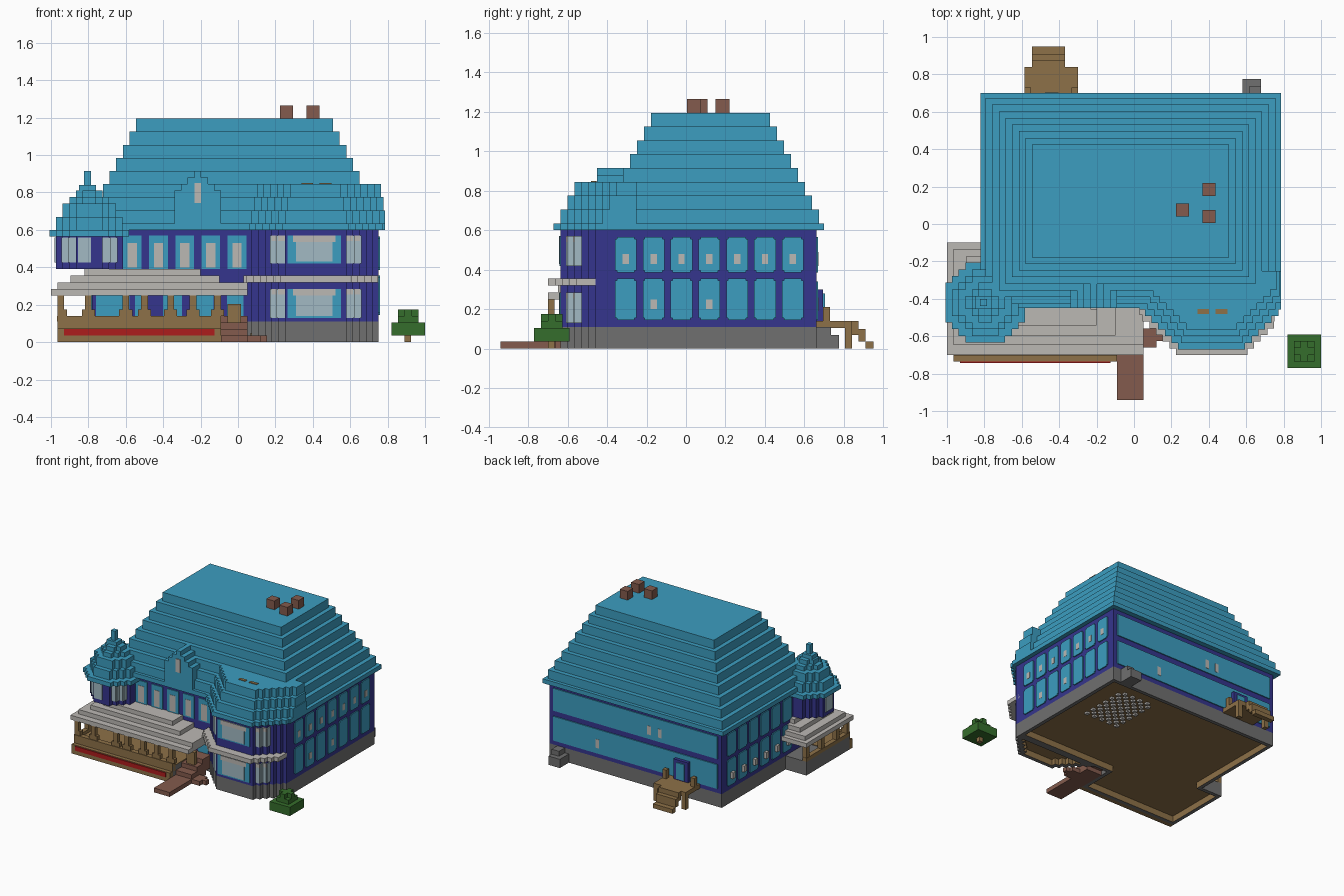
import bpy, bmesh

if "Cube" in bpy.data.objects:
    bpy.data.objects.remove(bpy.data.objects["Cube"])


def material(name, rgb):
    m = bpy.data.materials.new(name)
    m.use_nodes = True
    m.diffuse_color = (*rgb, 1)
    bsdf = next(n for n in m.node_tree.nodes if n.type == 'BSDF_PRINCIPLED')
    bsdf.inputs["Base Color"].default_value = (*rgb, 1)
    return m


CYAN = material("roof blue", (.045, .34, .53))
NAVY = material("wall navy", (.036, .036, .27))
PALE = material("pale stone", (.5, .48, .455))
GRAY = material("foundation gray", (.16, .16, .16))
WOOD = material("wood brown", (.27, .165, .065))
BRICK = material("brick", (.23, .105, .075))
RED = material("flower red", (.42, .012, .012))
GREEN = material("leaf green", (.036, .155, .025))
GLASS = material("pale glass", (.36, .49, .55))

U = .0355   # block size
T = .008    # plate thickness


def finish(name, bm, *mats):
    me = bpy.data.meshes.new(name)
    bm.to_mesh(me)
    bm.free()
    for m in mats:
        me.materials.append(m)
    ob = bpy.data.objects.new(name, me)
    bpy.context.collection.objects.link(ob)
    return ob


def boxes(name, mat, items):
    """One object from boxes given as x0, x1, y0, y1, z0, z1."""
    bm = bmesh.new()
    for x0, x1, y0, y1, z0, z1 in items:
        vs = bmesh.ops.create_cube(bm, size=1)["verts"]
        for v in vs:
            v.co = (x1 if v.co.x > 0 else x0, y1 if v.co.y > 0 else y0, z1 if v.co.z > 0 else z0)
    return finish(name, bm, mat)


def terrace(name, mat, rows, y_end, z0, z1, hollow=None):
    """Extrude a stepped plan; each row is its front y, left x and right x."""
    right, left = [], []
    for i, (y, a, b) in enumerate(rows):
        y2 = rows[i + 1][0] if i + 1 < len(rows) else y_end
        right += [(b, y), (b, y2)]
        left += [(a, y), (a, y2)]
    pts = []
    for p in right + left[::-1]:
        if not pts or p != pts[-1]:
            pts.append(p)
    bm = bmesh.new()
    base = bm.faces.new([bm.verts.new((x, y, z0)) for x, y in pts])
    ext = bmesh.ops.extrude_face_region(bm, geom=[base], use_keep_orig=True)["geom"]
    bmesh.ops.translate(bm, vec=(0, 0, z1 - z0), verts=[g for g in ext if isinstance(g, bmesh.types.BMVert)])
    bmesh.ops.recalc_face_normals(bm, faces=bm.faces)
    if hollow:
        bottom = [f for f in bm.faces if f.normal.z < -.9]
        bmesh.ops.inset_individual(bm, faces=bottom, thickness=.03, use_even_offset=True)
        for f in bottom:
            f.material_index = 1
        ring = bmesh.ops.extrude_face_region(bm, geom=bottom)["geom"]
        bmesh.ops.delete(bm, geom=bottom, context='FACES_ONLY')
        bmesh.ops.translate(bm, vec=(0, 0, .05), verts=[g for g in ring if isinstance(g, bmesh.types.BMVert)])
    return finish(name, bm, mat, *([hollow] if hollow else []))


def bay_rows(off, right=.785):
    return [(-.635 - off + i * U, max(.25 - off * .4 - i * U, .03), min(.58 + off * .4 + i * U, right))
            for i in range(7)]


def turret(name, mat, r, z0, z1):
    cx, cy, n = -.795, -.42, max(1, round(r / U))
    flat = max(1, round(n * .42))
    rows = [(cy + j * U, cx - w * U, cx + w * U)
            for j in range(-n, n)
            for w in [min(n, n + flat - (-j - 1 if j < 0 else j) - 1)]]
    return terrace(name, mat, rows, cy + n * U, z0, z1)


# Foundation with a recessed wooden underside
terrace("foundation", GRAY, [(-.7, -.965, -.09), (-.415, -.965, .75), (-.15, -.78, .75)], .66, 0, .11, WOOD)
terrace("bay_foundation", GRAY, bay_rows(0, .75), -.415, 0, .11, WOOD)
boxes("rear_block", GRAY, [(.58, .68, .66, .775, 0, .07), (.615, .68, .66, .735, .07, .11)])
boxes("underside_grid", PALE, [(.23 + i * U, .23 + i * U + .028, .08 + j * U, .08 + j * U + .028, .035, .05)
                               for i in range(9) for j in range(12) if (i + j) % 2 == 0])

# Walls
boxes("main_walls", NAVY, [(-.78, .75, -.415, .66, .11, .6)])
terrace("bay_walls", NAVY, bay_rows(0, .75), -.41, .11, .6)
terrace("bay_trim", PALE, bay_rows(.065, .75), -.41, .32, .355)
turret("turret_walls", NAVY, 5 * U, .39, .565)

# Main roof
layers = [(-.82, .785, -.45, .7, .6, .635)]
for k in range(8):
    d, z = (7 - k) * U, .635 + k * .07
    layers.append((-.545 - d, .508 + d, -.178 - d, .425 + d, z, z + .07))
boxes("main_roof", CYAN, layers)

# Bay roof
bay_z = [.6, .635, .705, .775, .845]
for k in range(4):
    terrace("bay_roof_%d" % (k + 1), CYAN, bay_rows(U * (1 - k)), -.25, bay_z[k], bay_z[k + 1])
boxes("roof_slots", WOOD, [(.34, .4, -.48, -.455, .845, .85), (.435, .5, -.48, -.455, .845, .85)])

# Turret roof with spire
turret_z = [.565, .6, .67, .74, .775, .81]
for k in range(5):
    turret("turret_roof_%d" % (k + 1), CYAN, (6 - k) * U, turret_z[k], turret_z[k + 1])
boxes("turret_spire", CYAN, [(-.823, -.787, -.438, -.402, .81, .915), (-.85, -.76, -.455, -.385, .81, .84)])

# Dormer
dormer = [(.125, .635, .81), (.09, .81, .845), (.055, .845, .88), (.018, .88, .915)]
boxes("dormer", CYAN, [(-.215 - w, -.215 + w, -.45, -.3, a, b) for w, a, b in dormer])
boxes("dormer_window", PALE, [(-.233, -.197, -.45 - T, -.44, .745, .85)])

# Chimneys
boxes("chimneys", BRICK, [(x, x + .07, y, y + .07, 1.195, 1.265)
                          for x, y in [(.225, .04), (.365, .15), (.365, .005)]])

# Side windows with a small pale light in each
panels, lights = [], []
for x, first in [(.75, 0), (-.78, 1)]:
    s = 1 if x > 0 else -1
    for i in range(first, 7):
        y = -.305 + i * .141
        for z0, z1 in [(.145, .355), (.385, .565)]:
            panels.append((x, x + s * T, y - .055, y + .055, z0 + .01, z1 - .01))
            panels.append((x, x + s * T, y - .045, y + .045, z0, z1))
            if z0 > .3 and s > 0 or z0 < .3 and (i in (1, 3) or s < 0):
                d = s * (T + .002) if s > 0 else s * .03
                zc = .455 if z0 > .3 else .225
                lights.append((x, x + d, y - .016, y + .016, zc - .025, zc + .025))
# Rear panels
for z0, z1 in [(.145, .34), (.385, .565)]:
    panels.append((-.745, .715, .66, .66 + T, z0, z1))
lights += [(x - .016, x + .016, .66, .67, z, z + .07) for x, z in [(-.14, .42), (-.235, .42), (.32, .19)]]
# Front windows
for i in range(5):
    x = -.565 + i * .14
    panels.append((x - .05, x + .05, -.415 - T, -.41, .39, .57))
    lights.append((x - .025, x + .025, -.425, -.41, .4, .53))
for a, b in [(-.76, -.58), (-.55, -.48), (-.4, -.3), (-.23, -.13), (-.06, .03)]:
    panels.append((a, b, -.415 - T, -.41, .13, .25))
boxes("window_panels", CYAN, panels)
boxes("window_lights", PALE, lights)

# Bay windows, centre and stepped corners
frames, panes, caps = [], [], []
rows = bay_rows(0, .75)
y = rows[0][0]
for z0, z1 in [(.13, .285), (.42, .57)]:
    frames.append((.265, .55, y - .005, y, z0, z1))
    panes.append((.31, .505, y - T, y, z0 + .01, z1 - .035))
    caps.append((.295, .52, y - T, y, z1 - .035, z1))
    for i in (1, 2):
        yr, a, b = rows[i]
        for x, s in [(a, -1), (b, 1)]:
            panes.append((min(x, x - s * U), max(x, x - s * U), yr - T, yr, z0, z1 - .03))
            caps.append((min(x, x - s * U), max(x, x - s * U), yr - T, yr, z1 - .03, z1))
            panes.append((min(x, x + s * T), max(x, x + s * T), yr, yr + U, z0, z1))
boxes("bay_window_frames", CYAN, frames)
boxes("bay_window_caps", PALE, caps)

# Turret windows
n, cx, cy = 5 * U, -.795, -.42
panes += [(cx - .06, cx + .01, cy - n - T, cy - n, .425, .56),
          (cx - n - T, cx - n, cy - .045, cy + .045, .425, .56)]
for s in (-1, 1):
    for i in (1, 2):
        x, yr = cx + s * (2 + i) * U, cy - n + i * U
        panes.append((min(x, x - s * U), max(x, x - s * U), yr - T, yr, .425, .56))
        panes.append((min(x, x + s * T), max(x, x + s * T), yr, yr + U, .425, .56))
boxes("glass_panes", GLASS, panes)

# Porch roof
right_ends = [.05, .05, -.1, -.2]
for k in range(4):
    x0, y0 = [-1, -.965, -.895, -.82][k], -.7 + k * .052
    terrace("porch_roof_%d" % (k + 1), PALE, [(y0, x0, right_ends[k]), (-.415, x0, -.775)],
            -.1 - k * .035, .25 + k * .035, .285 + k * .035)

# Porch rails, posts and flower strip
rails = [(-.965, -.09, -.735, -.7, 0, .075), (-.965, -.09, -.705, -.665, .07, .14),
         (-.968, -.93, -.7, -.15, .11, .14), (-.93, -.09, -.67, -.415, .1, .115)]
for x in (-.948, -.8, -.6, -.5, -.36, -.24, -.11):
    rails.append((x - .018, x + .018, -.7, -.665, .14, .25))
    rails.append((x - .035 if x > -.9 else x - .018, x + .035, -.7, -.665, .14, .175))
for y in (-.55, -.36, -.17):
    rails.append((-.966, -.93, y - .018, y + .018, .14, .25))
boxes("porch_frame", WOOD, rails)
boxes("flower_strip", RED, [(-.93, -.125, -.735 - T, -.73, .035, .07)])

# Front path and steps
boxes("front_path", BRICK, [(-.09, .05, -.94, -.48, 0, .035), (.05, .12, -.66, -.56, 0, .035),
                            (.12, .155, -.625, -.59, 0, .035), (-.09, .05, -.66, -.415, .035, .07),
                            (-.09, .05, -.59, -.415, .07, .105), (-.09, .05, -.52, -.415, .105, .14)])
boxes("step_posts", WOOD, [(-.055, .015, -.575, -.54, .07, .205)])

# Rear stoop with door
boxes("rear_door", NAVY, [(-.505, -.375, .66, .695, .11, .3)])
boxes("rear_door_panel", CYAN, [(-.475, -.405, .695, .695 + T, .15, .28)])
stoop = [(-.585, -.3, .66, .84, .105, .14), (-.545, -.37, .84, .875, .07, .14),
         (-.545, -.37, .875, .91, .035, .1), (-.545, -.37, .91, .95, 0, .035)]
for x in (-.585, -.335):
    stoop += [(x, x + .035, .695, .73, .14, .21), (x, x + .035, .805, .84, 0, .14)]
boxes("rear_stoop", WOOD, stoop)

# Bush
boxes("bush_trunk", WOOD, [(.89, .925, -.7, -.665, 0, .035)])
boxes("bush_leaves", GREEN, [(.82, 1, -.77, -.59, .035, .105), (.855, .965, -.735, -.625, .105, .14),
                             (.855, .965, -.7, -.66, .14, .175), (.89, .93, -.735, -.625, .14, .175)])
